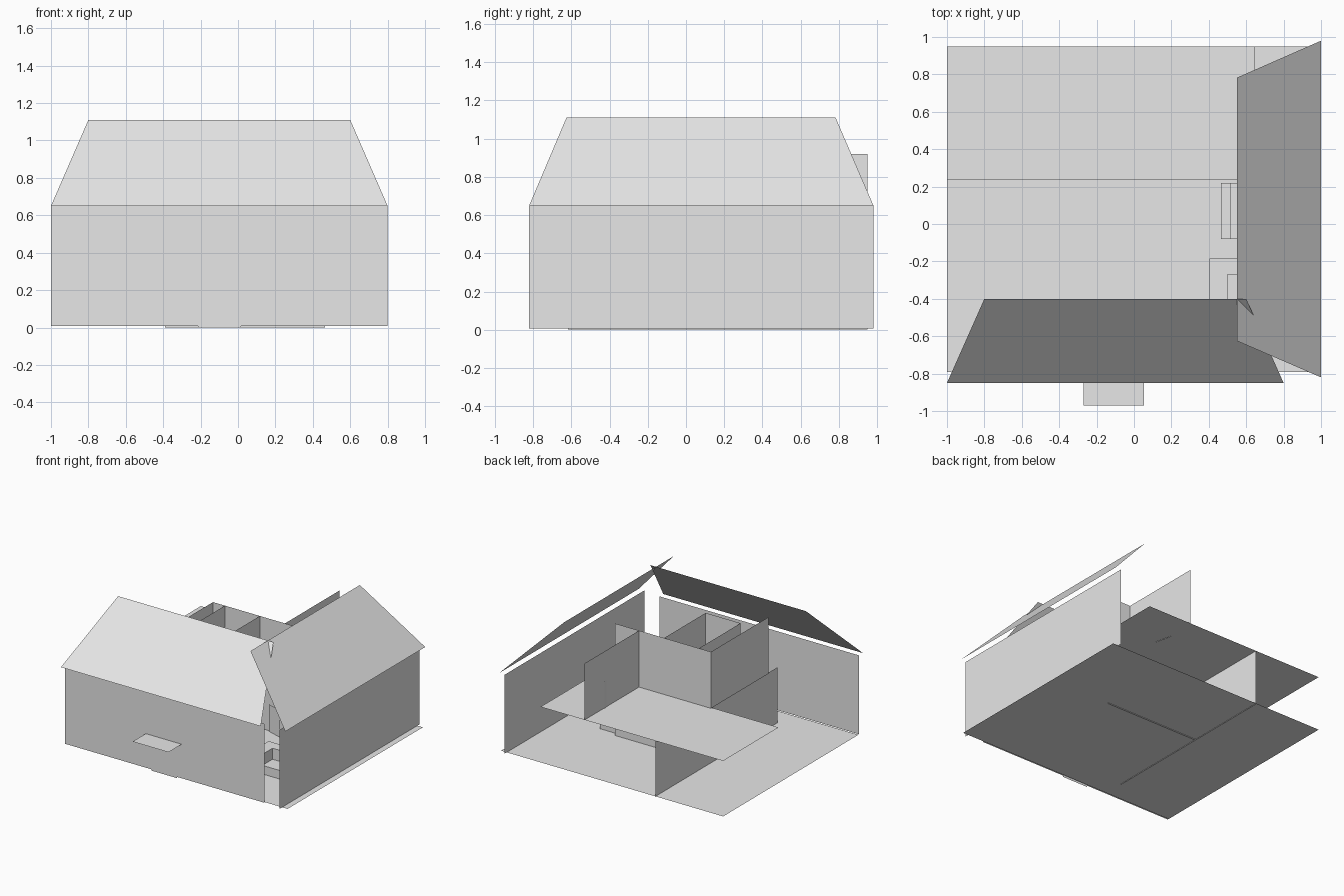
import bpy

if "Cube" in bpy.data.objects:
    bpy.data.objects.remove(bpy.data.objects["Cube"])

# One flat colour for the whole model
grey = bpy.data.materials.new("light_grey")
grey.diffuse_color = (0.8, 0.8, 0.8, 1)
grey.use_nodes = True
grey.node_tree.nodes["Principled BSDF"].inputs["Base Color"].default_value = grey.diffuse_color


def sheet(name, pts):
    """A single flat face."""
    me = bpy.data.meshes.new(name)
    me.from_pydata(pts, [], [tuple(range(len(pts)))])
    me.materials.append(grey)
    ob = bpy.data.objects.new(name, me)
    bpy.context.collection.objects.link(ob)
    return ob


def flat(name, x0, x1, y0, y1, z):
    return sheet(name, [(x0, y0, z), (x1, y0, z), (x1, y1, z), (x0, y1, z)])


def wall(name, a, b, z0, z1):
    """Upright face standing on the plan line a-b."""
    return sheet(name, [(*a, z0), (*b, z0), (*b, z1), (*a, z1)])


def box(name, x0, x1, y0, y1, z0, z1):
    bpy.ops.mesh.primitive_cube_add(
        size=1, location=((x0 + x1) / 2, (y0 + y1) / 2, (z0 + z1) / 2))
    ob = bpy.context.object
    ob.name = name
    ob.scale = (x1 - x0, y1 - y0, z1 - z0)
    ob.data.materials.append(grey)


EAVE, RIDGE, UP, TOP = 0.65, 1.11, 0.46, 0.92

# Floors
flat("ground_floor", -1, 1, -0.79, 0.95, 0.008)
flat("upper_floor", -1, 0.645, 0.237, 0.95, UP)

# Outer walls
wall("front_wall", (-1, -0.8), (0.8, -0.8), 0.008, EAVE)
wall("right_wall", (0.95, -0.82), (0.95, 0.98), 0.008, EAVE)

# Sloping roof panels
sheet("front_roof", [(-1, -0.85, EAVE), (0.8, -0.85, EAVE),
                     (0.6, -0.4, RIDGE), (-0.8, -0.4, RIDGE)])
sheet("right_roof", [(1, -0.82, EAVE), (1, 0.98, EAVE),
                     (0.55, 0.782, RIDGE), (0.55, -0.625, RIDGE)])

# Front door, porch canopy and windows
wall("front_door", (-0.215, -0.804), (0.015, -0.804), 0, 0.28)
flat("porch_canopy", -0.27, 0.053, -0.97, -0.8, 0.285)
for x in (-0.64, 0.165):
    wall("front_window", (x, -0.804), (x + 0.3, -0.804), 0.435, 0.585)
for y in (-0.395, 0.31):
    wall("right_window", (0.954, y), (0.954, y + 0.357), 0.33, 0.51)

# Ground floor partitions
wall("ground_partition_across", (-0.39, 0.25), (0.465, 0.25), 0, UP)
wall("ground_partition_long", (-0.39, -0.617), (-0.39, 0.95), 0.002, UP)

# Upper floor partitions
wall("upper_partition_across", (-0.4, 0.25), (0.465, 0.25), UP, TOP)
wall("upper_partition_right", (0.248, 0.25), (0.248, 0.95), UP, TOP)
wall("upper_partition_left", (-0.4, -0.49), (-0.4, 0.25), UP, TOP)
for x in (0.022, -0.292):
    wall("small_room_side", (x, -0.285), (x, 0.25), UP, TOP)
wall("small_room_front", (-0.292, -0.285), (0.022, -0.285), UP, TOP)

# Inner doors standing slightly ajar
wall("upper_inner_door", (0.238, 0.71), (0.27, 0.57), UP - 0.003, 0.68)
wall("hall_inner_door", (0.115, 0.237), (0.24, 0.197), 0.01, 0.23)
wall("side_inner_door", (-0.402, -0.045), (-0.383, -0.18), 0.01, 0.23)

# Seats beneath the right roof
box("small_sofa_back", 0.465, 0.515, -0.08, 0.22, 0.01, 0.17)
box("small_sofa_seat", 0.515, 0.62, -0.08, 0.22, 0.01, 0.08)
box("large_sofa_back", 0.405, 0.75, -0.27, -0.185, 0.01, 0.17)
box("large_sofa_arm", 0.405, 0.5, -0.4, -0.27, 0.01, 0.17)
box("large_sofa_seat", 0.5, 0.75, -0.4, -0.27, 0.01, 0.08)
